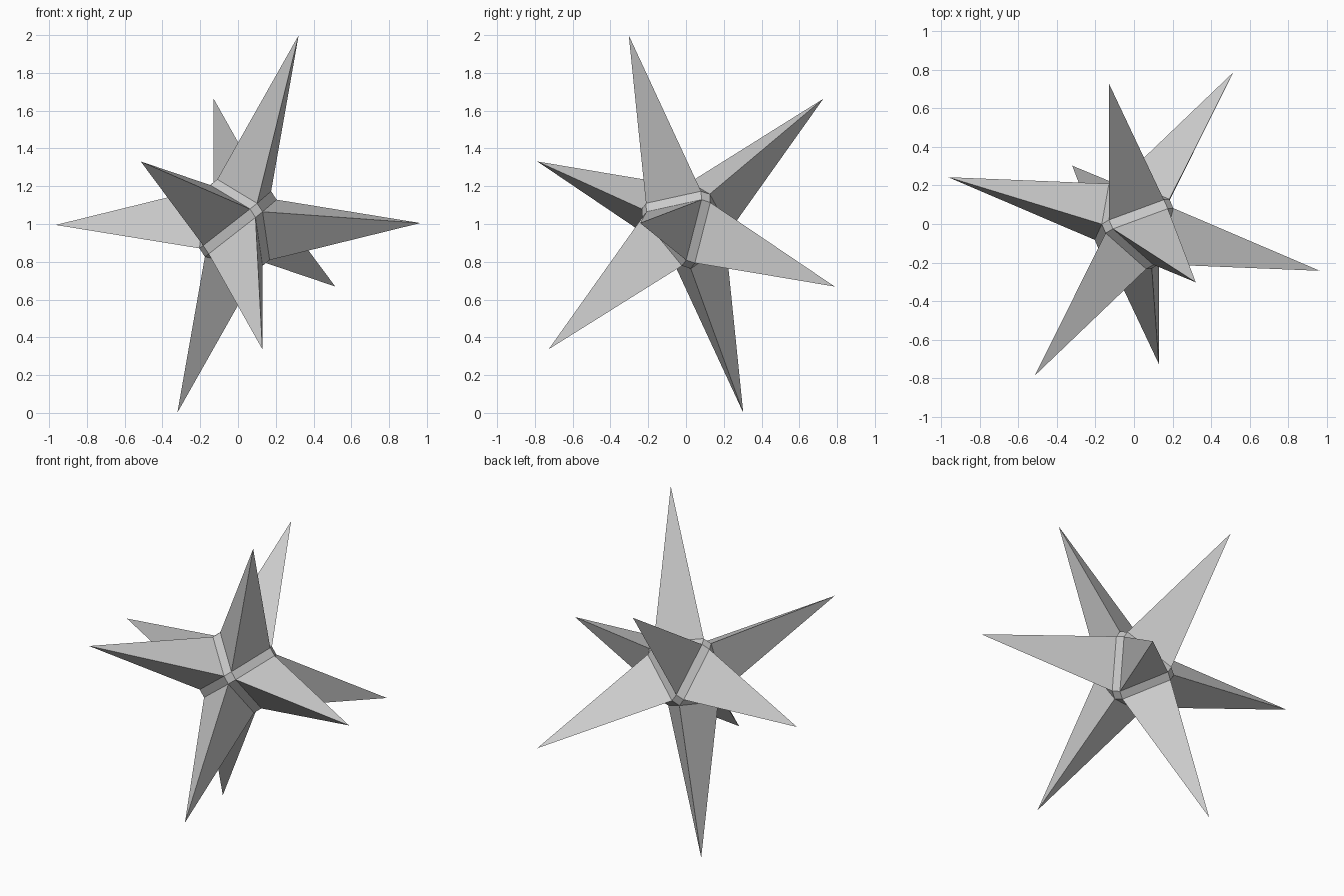
import bpy, bmesh
from itertools import product
from mathutils import Vector

if "Cube" in bpy.data.objects:
    bpy.data.objects.remove(bpy.data.objects["Cube"])

# Three tilted axes of the star; spike tips sit at +-a +-b +-c
AXES = [Vector((0.225, -0.515, 0.168)), Vector((0.418, 0.242, 0.334)), Vector((-0.322, -0.03, 0.497))]
CENTRE = Vector((0, 0, 1))
HUB = 0.43      # hub distance along an axis
GAP = 0.045     # half width of the valley strips
SIGNS = list(product((1, -1), repeat=3))

bm = bmesh.new()


def point(coeffs):
    return bm.verts.new(CENTRE + sum((a * k for a, k in zip(AXES, coeffs)), Vector()))


# Bevelled octahedron corners: one per hub axis and spike
corner = {(s, i): point([s[j] * (HUB if j == i else GAP) for j in range(3)])
          for s in SIGNS for i in range(3)}


def flipped(s, axis):
    return tuple(-v if j == axis else v for j, v in enumerate(s))


# Eight three-sided spikes
for s in SIGNS:
    tip = point(s)
    for i in range(3):
        bm.faces.new((tip, corner[s, i], corner[s, (i + 1) % 3]))

for i in range(3):
    j, k = (i + 1) % 3, (i + 2) % 3
    for s in SIGNS:
        # Valley strip between neighbouring spikes
        if s[i] == 1:
            t = flipped(s, i)
            bm.faces.new((corner[s, j], corner[s, k], corner[t, k], corner[t, j]))
        # Small square hub
        if s[j] == 1 and s[k] == 1:
            t = flipped(s, j)
            bm.faces.new((corner[s, i], corner[t, i], corner[flipped(t, k), i], corner[flipped(s, k), i]))

bmesh.ops.recalc_face_normals(bm, faces=bm.faces[:])
mesh = bpy.data.meshes.new("spiked_star")
bm.to_mesh(mesh)
bm.free()
bpy.context.collection.objects.link(bpy.data.objects.new("spiked_star", mesh))
